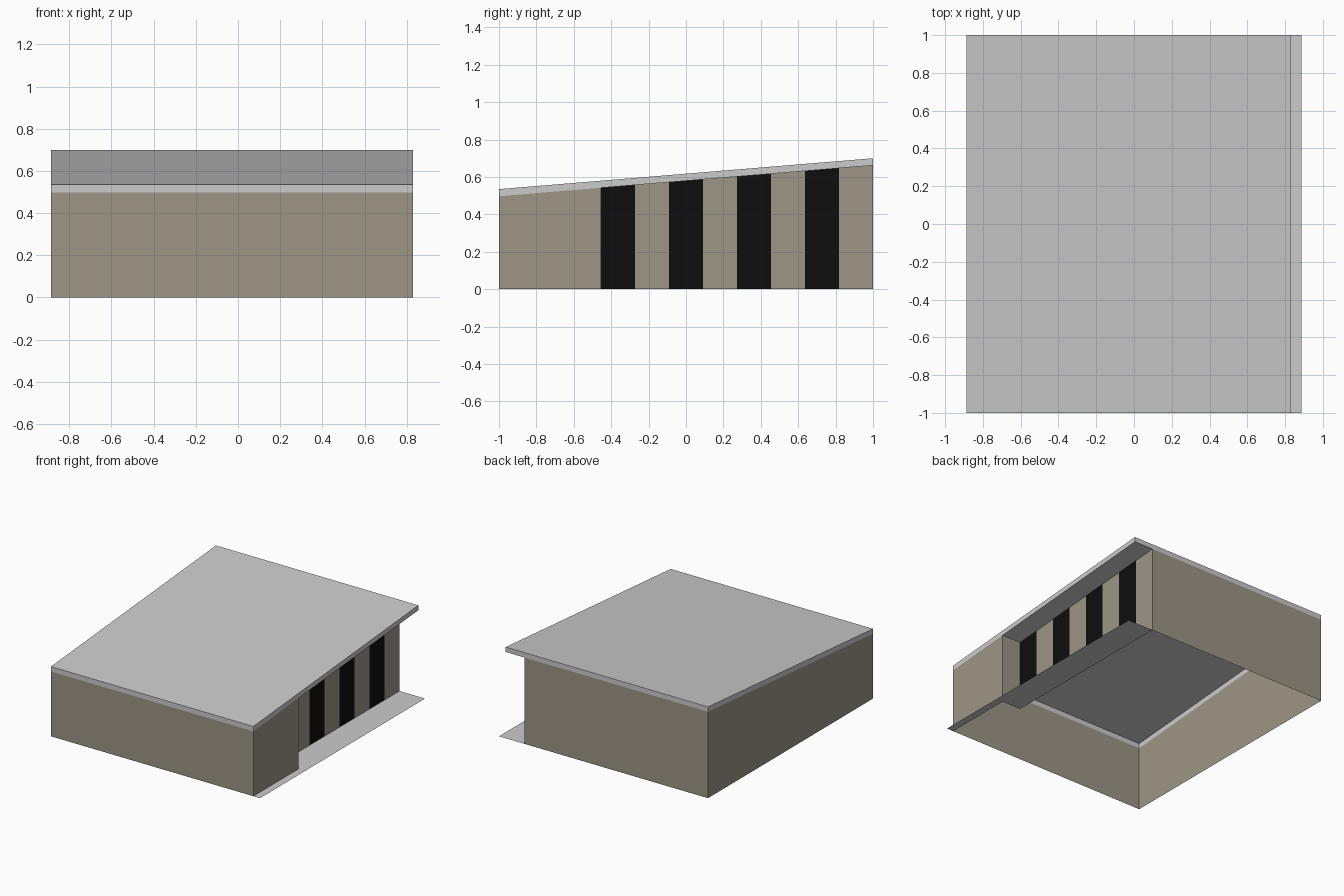
import bpy

if "Cube" in bpy.data.objects:
    bpy.data.objects.remove(bpy.data.objects["Cube"])

X0, X1, XF = -0.887, 0.83, 0.887   # left wall, right wall / roof edge, paving edge
XR, YR = 0.67, -0.455              # recessed side wall and where the recess starts
TRIM = 0.038                       # roof edge thickness


def roof_z(y):
    return 0.535 + (y + 1) * 0.0825


def wall_z(y):
    return roof_z(y) - TRIM


def material(name, rgb):
    m = bpy.data.materials.new(name)
    m.diffuse_color = (*rgb, 1)
    m.use_nodes = True
    m.node_tree.nodes["Principled BSDF"].inputs["Base Color"].default_value = m.diffuse_color
    return m


tan = material("tan wall", (0.34, 0.305, 0.24))
grey = material("light grey roof", (0.60, 0.60, 0.60))
black = material("black opening", (0.004, 0.004, 0.004))


def make(name, faces, mats, indices=None):
    verts = [v for f in faces for v in f]
    ids, n = [], 0
    for f in faces:
        ids.append(list(range(n, n + len(f))))
        n += len(f)
    me = bpy.data.meshes.new(name)
    me.from_pydata(verts, [], ids)
    for m in mats:
        me.materials.append(m)
    for p, i in zip(me.polygons, indices or [0] * len(faces)):
        p.material_index = i
    ob = bpy.data.objects.new(name, me)
    bpy.context.collection.objects.link(ob)
    return ob


def band(a, b, low, high):
    # upright face between two plan points, following the roof slope
    return [(*a, low(a[1])), (*b, low(b[1])), (*b, high(b[1])), (*a, high(a[1]))]


def ground(y):
    return 0.0


# outer walls, open underneath
plain = [((X0, 1), (X0, -1)), ((X0, -1), (X1, -1)), ((X1, -1), (X1, YR)),
         ((X1, YR), (XR, YR)), ((XR, 1), (X0, 1))]
make("outer_walls", [band(a, b, ground, wall_z) for a, b in plain], [tan])

# recessed side wall with alternating openings
step = (1 - YR) / 8
strips = [band((XR, YR + i * step), (XR, YR + (i + 1) * step), ground, wall_z)
          for i in range(8)]
make("striped_side_wall", strips, [black, tan], [i % 2 for i in range(8)])

# sloping roof: top sheet, edge trim and soffit over the recess
corners = [(X0, -1), (X1, -1), (X1, 1), (X0, 1)]
roof = [[(x, y, roof_z(y)) for x, y in corners]]
roof += [band(corners[i], corners[(i + 1) % 4], wall_z, roof_z) for i in range(4)]
recess = [(XR, YR), (XR, 1), (X1, 1), (X1, YR)]
roof.append([(x, y, wall_z(y)) for x, y in recess])
make("roof", roof, [grey])

# flat paving beside the building and in the recess
paving = [[(X1, -1, 0), (XF, -1, 0), (XF, 1, 0), (X1, 1, 0)],
          [(XR, YR, 0), (X1, YR, 0), (X1, 1, 0), (XR, 1, 0)]]
make("side_paving", paving, [grey])
